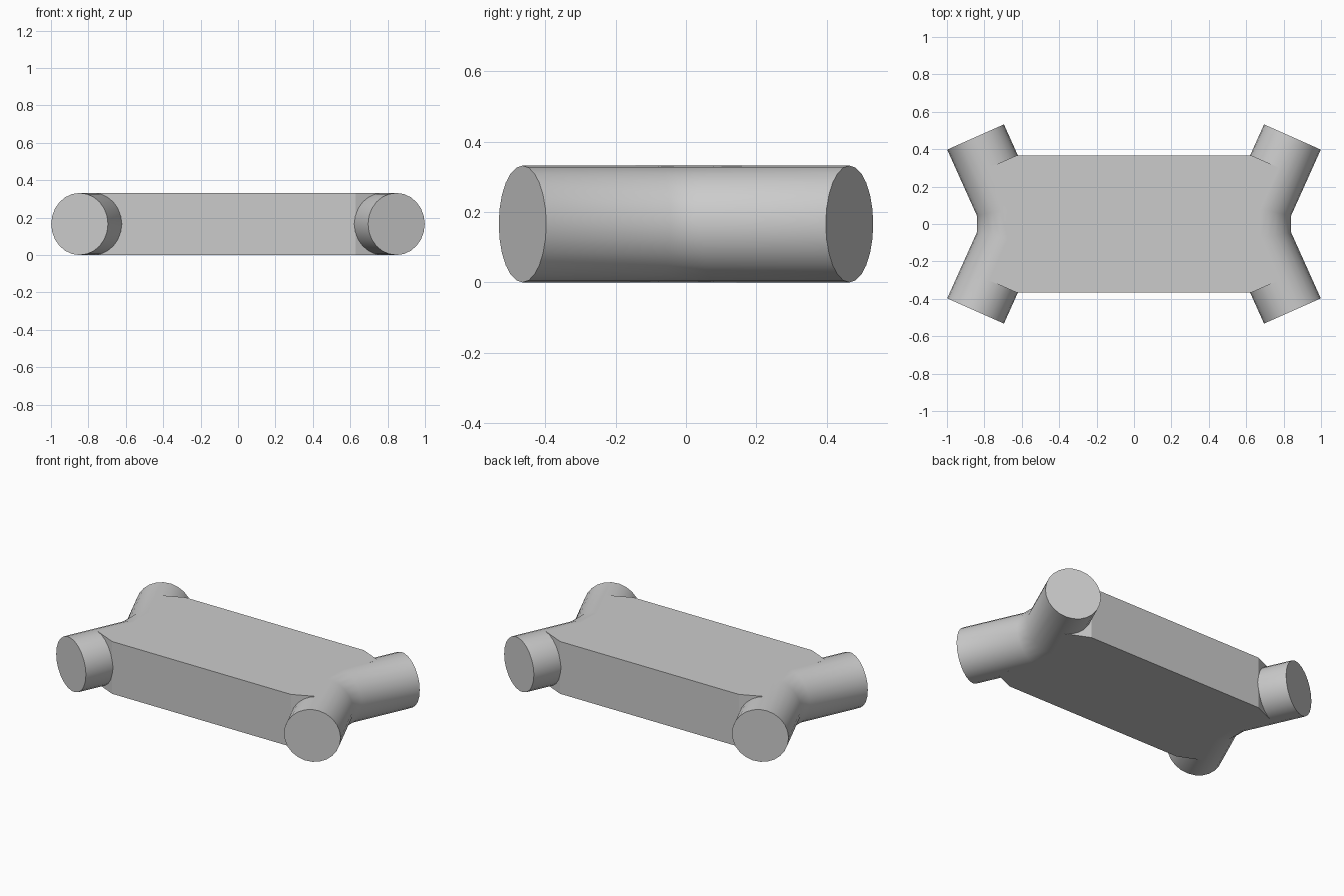
import bpy, bmesh, math
from mathutils import Vector

cube = bpy.data.objects.get("Cube")
if cube:
    bpy.data.objects.remove(cube, do_unlink=True)

R = 0.166                     # tube radius, half the body height
SIDES = 24
TILT = math.radians(24)       # splay of the tube ends
BEND = Vector((0.674, 0.08))  # axis point where the tube bends
TIP = Vector((0.847, 0.465))  # axis point at the open end

grey = bpy.data.materials.new("plain_grey")
grey.use_nodes = True
colour = (0.6, 0.6, 0.6, 1)
grey.diffuse_color = colour
grey.node_tree.nodes["Principled BSDF"].inputs["Base Color"].default_value = colour


def finish(name, bm):
    bmesh.ops.recalc_face_normals(bm, faces=bm.faces)
    mesh = bpy.data.meshes.new(name)
    bm.to_mesh(mesh)
    bm.free()
    mesh.materials.append(grey)
    obj = bpy.data.objects.new(name, mesh)
    bpy.context.collection.objects.link(obj)
    bpy.ops.object.select_all(action='DESELECT')
    obj.select_set(True)
    bpy.context.view_layer.objects.active = obj
    bpy.ops.object.shade_smooth_by_angle(angle=math.radians(35))
    return obj


# Bent end tubes: rings swept along a mitred path
def end_tube(name, side):
    stations = [(TIP, TILT, 1), (BEND, TILT / 2, 1), (BEND, TILT / 2, -1), (TIP, TILT, -1)]
    bm = bmesh.new()
    rings = []
    for point, turn, sy in stations:
        width = R / math.cos(turn) if point is BEND else R
        ring = []
        for i in range(SIDES):
            a = math.tau * i / SIDES
            d = width * math.cos(a)
            x = point.x + d * math.cos(turn)
            y = point.y - d * math.sin(turn)
            ring.append(bm.verts.new((side * x, sy * y, R + R * math.sin(a))))
        rings.append(ring)
    for low, high in zip(rings, rings[1:]):
        for i in range(SIDES):
            j = (i + 1) % SIDES
            bm.faces.new((low[i], low[j], high[j], high[i]))
    bm.faces.new(rings[0])
    bm.faces.new(rings[-1])
    return finish(name, bm)


end_tube("left_tube", 1)
end_tube("right_tube", -1)

# Flat body spanning between the two tube axes
axis = Vector((math.sin(TILT), math.cos(TILT)))
shoulder = BEND + axis * 0.243
corner = shoulder + Vector((-math.cos(TILT), math.sin(TILT))) * 0.159
quarter = [BEND, shoulder, corner]
half = [(p.x, p.y) for p in quarter] + [(-p.x, p.y) for p in reversed(quarter)]
outline = half + [(x, -y) for x, y in reversed(half)]
bm = bmesh.new()
base = bm.faces.new([bm.verts.new((x, y, 0)) for x, y in outline])
top = bmesh.ops.extrude_face_region(bm, geom=[base], use_keep_orig=True)
bmesh.ops.translate(bm, vec=(0, 0, 2 * R),
                    verts=[v for v in top["geom"] if isinstance(v, bmesh.types.BMVert)])
body = finish("body", bm)
for face in body.data.polygons:
    face.use_smooth = False
